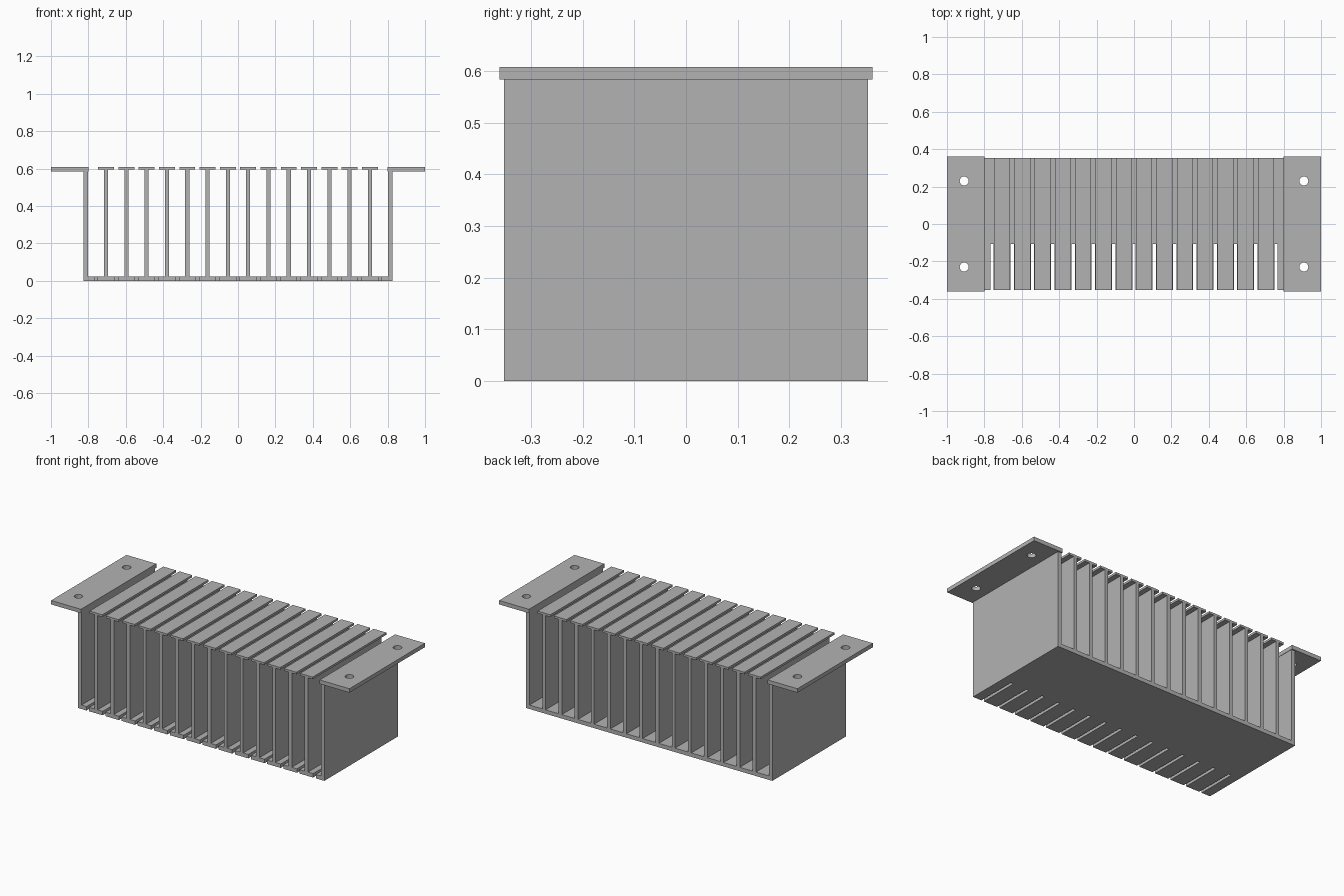
import bpy
import bmesh

if "Cube" in bpy.data.objects:
    bpy.data.objects.remove(bpy.data.objects["Cube"], do_unlink=True)

# Overall dimensions
HEIGHT = 0.608
PLATE = 0.024
HALF_DEPTH = 0.353
WALL_OUT, WALL_IN = 0.826, 0.802
FIN_COUNT, PITCH = 14, 0.1085
FIN_W, CAP_W, CAP_T = 0.022, 0.085, 0.013
SLOT_W, SLOT_END = 0.018, -0.108

grey = bpy.data.materials.new("metal_grey")
grey.use_nodes = True
grey.diffuse_color = (0.45, 0.45, 0.45, 1)
grey.node_tree.nodes["Principled BSDF"].inputs["Base Color"].default_value = (0.45, 0.45, 0.45, 1)


def prism(name, outline, direction):
    """Extrude a closed outline of 3D points along a direction."""
    bm = bmesh.new()
    face = bm.faces.new([bm.verts.new(p) for p in outline])
    moved = bmesh.ops.extrude_face_region(bm, geom=[face])["geom"]
    verts = [v for v in moved if isinstance(v, bmesh.types.BMVert)]
    bmesh.ops.translate(bm, verts=verts, vec=direction)
    bmesh.ops.recalc_face_normals(bm, faces=bm.faces)
    mesh = bpy.data.meshes.new(name)
    bm.to_mesh(mesh)
    bm.free()
    mesh.materials.append(grey)
    obj = bpy.data.objects.new(name, mesh)
    bpy.context.collection.objects.link(obj)
    return obj


def box(name, x0, x1, y0, y1, z0, z1):
    return prism(name, [(x0, y0, z0), (x1, y0, z0), (x1, y1, z0), (x0, y1, z0)],
                 (0, 0, z1 - z0))


# Base plate with a comb of slots open at the front
outline = [(-WALL_OUT, -HALF_DEPTH, 0)]
for i in range(FIN_COUNT + 1):
    x = (i - FIN_COUNT / 2) * PITCH
    a, b = x - SLOT_W / 2, x + SLOT_W / 2
    outline += [(a, -HALF_DEPTH, 0), (a, SLOT_END, 0), (b, SLOT_END, 0), (b, -HALF_DEPTH, 0)]
outline += [(WALL_OUT, -HALF_DEPTH, 0), (WALL_OUT, HALF_DEPTH, 0), (-WALL_OUT, HALF_DEPTH, 0)]
prism("base_plate", outline, (0, 0, PLATE))

# T-shaped fins
cap_z = HEIGHT - CAP_T
for i in range(FIN_COUNT):
    x = (i - (FIN_COUNT - 1) / 2) * PITCH
    f, c = FIN_W / 2, CAP_W / 2
    section = [(x - f, PLATE), (x + f, PLATE), (x + f, cap_z), (x + c, cap_z),
               (x + c, HEIGHT), (x - c, HEIGHT), (x - c, cap_z), (x - f, cap_z)]
    prism(f"fin_{i + 1}", [(px, -HALF_DEPTH, pz) for px, pz in section],
          (0, 2 * HALF_DEPTH, 0))

# Side walls and drilled mounting flanges
for side, s in (("left", 1), ("right", -1)):
    x0, x1 = sorted((s * WALL_IN, s * WALL_OUT))
    box(f"{side}_wall", x0, x1, -HALF_DEPTH, HALF_DEPTH, PLATE, HEIGHT - PLATE)
    x0, x1 = sorted((s * 0.8, s * 1.0))
    flange = box(f"{side}_flange", x0, x1, -0.361, 0.361, HEIGHT - PLATE, HEIGHT)
    for y in (-0.23, 0.23):
        bpy.ops.mesh.primitive_cylinder_add(vertices=32, radius=0.024, depth=0.2,
                                            location=(s * 0.908, y, HEIGHT))
        cutter = bpy.context.object
        cutter.name = "hole_cutter"
        cutter.hide_render = True
        cutter.data.materials.append(grey)
        hole = flange.modifiers.new("screw_hole", "BOOLEAN")
        hole.operation = "DIFFERENCE"
        hole.solver = "EXACT"
        hole.object = cutter
        bpy.context.view_layer.objects.active = flange
        bpy.ops.object.modifier_apply(modifier=hole.name)
        bpy.data.objects.remove(cutter, do_unlink=True)
